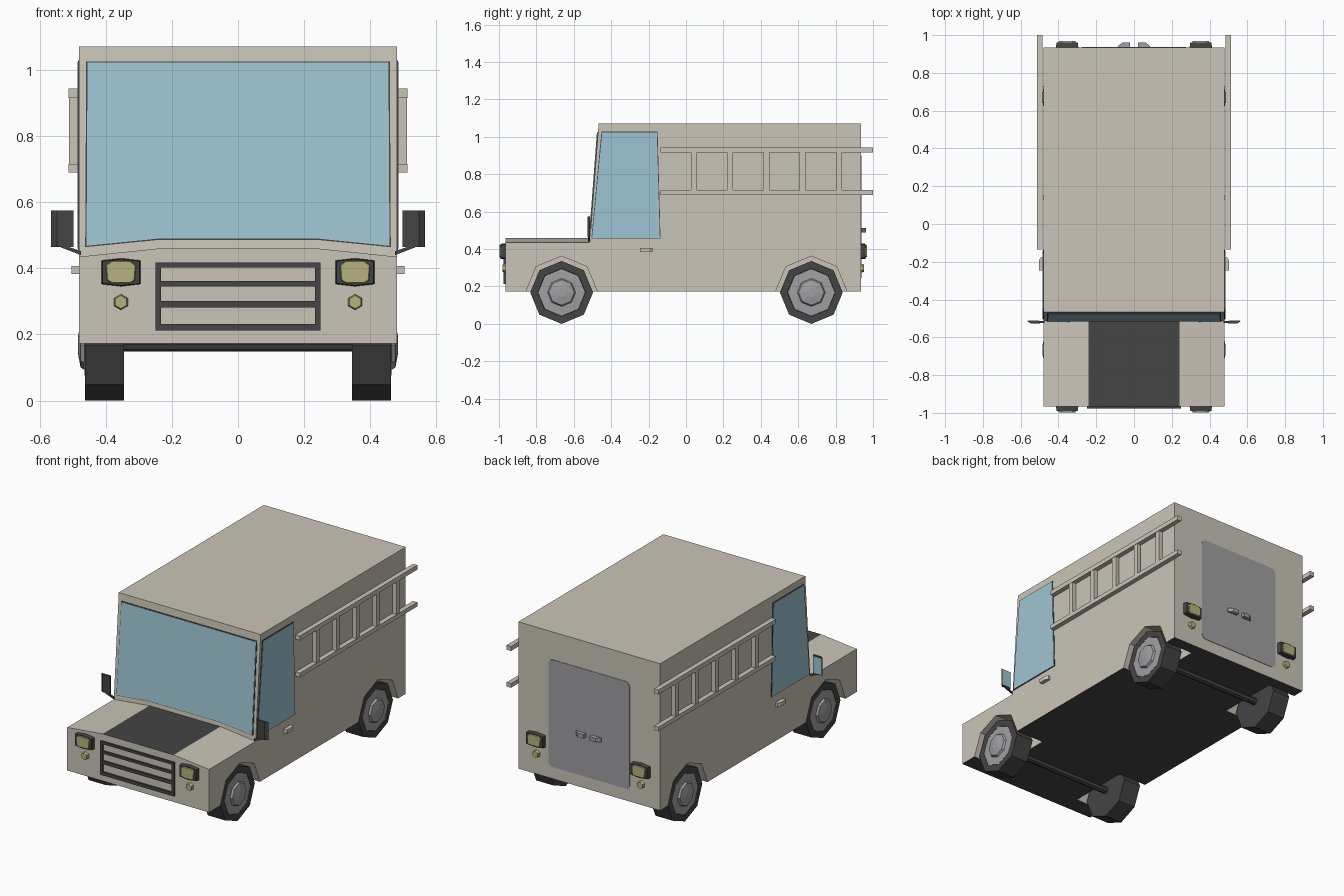
import bpy, bmesh, math
from mathutils import Vector

if "Cube" in bpy.data.objects:
    bpy.data.objects.remove(bpy.data.objects["Cube"])


def material(name, rgb):
    m = bpy.data.materials.new(name)
    m.diffuse_color = (*rgb, 1)
    m.use_nodes = True
    m.node_tree.nodes["Principled BSDF"].inputs["Base Color"].default_value = m.diffuse_color
    return m


CREAM = material("cream_paint", (0.59, 0.56, 0.475))
DARK = material("dark_rubber", (0.058, 0.058, 0.06))
GLASS = material("blue_glass", (0.345, 0.56, 0.66))
LAMP = material("yellow_lamp", (0.46, 0.45, 0.20))
GREY = material("grey_metal", (0.35, 0.35, 0.36))


def finish(name, bm, *mats):
    bmesh.ops.recalc_face_normals(bm, faces=bm.faces)
    me = bpy.data.meshes.new(name)
    bm.to_mesh(me)
    bm.free()
    for m in mats:
        me.materials.append(m)
    ob = bpy.data.objects.new(name, me)
    bpy.context.collection.objects.link(ob)
    return ob


def prism(name, pts, vec, mat, taper=1.0):
    """Extrude a flat polygon along vec, optionally shrinking the far end."""
    bm = bmesh.new()
    c = sum((Vector(p) for p in pts), Vector()) / len(pts)
    a = [bm.verts.new(p) for p in pts]
    b = [bm.verts.new(c + (Vector(p) - c) * taper + Vector(vec)) for p in pts]
    bm.faces.new(a)
    bm.faces.new(b)
    n = len(pts)
    for i in range(n):
        bm.faces.new((a[i], a[(i + 1) % n], b[(i + 1) % n], b[i]))
    return finish(name, bm, mat)


def box(name, x0, x1, y0, y1, z0, z1, mat):
    pts = [(x0, y0, z0), (x1, y0, z0), (x1, y1, z0), (x0, y1, z0)]
    return prism(name, pts, (0, 0, z1 - z0), mat)


def octagon(x, y, z, r):
    return [(x, y + r * math.sin(k * math.pi / 4), z + r * math.cos(k * math.pi / 4)) for k in range(8)]


def lathe(name, cx, cy, cz, s, rings, mat):
    """Eight-sided wheel part from (x offset, radius) rings, capped at both ends."""
    bm = bmesh.new()
    loops = [[bm.verts.new(p) for p in octagon(s * (cx + dx), cy, cz, r)] for dx, r in rings]
    for a, b in zip(loops, loops[1:]):
        for i in range(8):
            bm.faces.new((a[i], a[(i + 1) % 8], b[(i + 1) % 8], b[i]))
    bm.faces.new(loops[0])
    bm.faces.new(loops[-1])
    return finish(name, bm, mat)


def slope_y(z):
    return -0.467 - (1.07 - z) * 0.0754


# Body: side profile lofted across the width, with a raised hood centre
bm = bmesh.new()
rows = []
for x, h in ((-0.48, 0.435), (-0.24, 0.46), (0.24, 0.46), (0.48, 0.435)):
    prof = [(-0.965, 0.172), (-0.965, h), (slope_y(h), h), (-0.467, 1.07), (0.935, 1.07), (0.935, 0.172)]
    rows.append([bm.verts.new((x, y, z)) for y, z in prof])
for k, (a, b) in enumerate(zip(rows, rows[1:])):
    for i in range(6):
        f = bm.faces.new((a[i], a[(i + 1) % 6], b[(i + 1) % 6], b[i]))
        if i == 5 or (i == 1 and k == 1):  # floor and hood panel are dark
            f.material_index = 1
bm.faces.new(rows[0])
bm.faces.new(rows[-1])
body = finish("body", bm, CREAM, DARK)

# Wheel wells cut from the body
AXLES = (-0.665, 0.67)
bpy.context.view_layer.objects.active = body
for y in AXLES:
    for s in (-1, 1):
        cut = prism("wheel_well_cutter", octagon(s * 0.29, y, 0.17, 0.192), (s * 0.3, 0, 0), CREAM)
        cut.hide_render = True
        mod = body.modifiers.new("well", 'BOOLEAN')
        mod.operation = 'DIFFERENCE'
        mod.solver = 'EXACT'
        mod.object = cut
        bpy.ops.object.modifier_apply(modifier=mod.name)
        bpy.data.objects.remove(cut)

# Wheels and axles
for y in AXLES:
    lathe("axle", 0, y, 0.17, 1, [(-0.36, 0.022), (0.36, 0.022)], DARK)
    for s in (-1, 1):
        lathe("tire", 0, y, 0.168, s,
              [(0.345, 0.168), (0.462, 0.168), (0.462, 0.128), (0.452, 0.122)], DARK)
        lathe("rim", 0, y, 0.168, s,
              [(0.44, 0.126), (0.462, 0.126), (0.464, 0.075), (0.476, 0.068), (0.484, 0.025)], GREY)

# Windshield with thin dark seal
for name, g, d, mat in (("windshield_seal", 0.004, 0.003, DARK), ("windshield", 0, 0.006, GLASS)):
    out = [(-0.458 - g, 0.468 - g), (-0.24, 0.49 - g), (0.24, 0.49 - g),
           (0.458 + g, 0.468 - g), (0.455 + g, 1.022 + g), (-0.455 - g, 1.022 + g)]
    prism(name, [(x, slope_y(z) + 0.002, z) for x, z in out], (0, -d - 0.002, 0), mat)

# Grille: frame with horizontal bars
for z0, z1 in ((0.212, 0.232), (0.281, 0.301), (0.345, 0.361), (0.403, 0.418)):
    box("grille_bar", -0.25, 0.25, -0.976, -0.96, z0, z1, DARK)
for s in (-1, 1):
    box("grille_side", s * 0.233, s * 0.25, -0.976, -0.96, 0.212, 0.418, DARK)

# Lamps, front and rear
for y, d in ((-0.96, -1), (0.93, 1)):
    for s in (-1, 1):
        cx, cz = s * 0.354, 0.388
        shell = [(-0.06, -0.036), (0, -0.043), (0.06, -0.036), (0.06, 0.036), (0, 0.043), (-0.06, 0.036)]
        lens = [(-0.044, -0.026), (-0.03, -0.034), (0.03, -0.034), (0.044, -0.026),
                (0.048, 0.022), (0.03, 0.036), (-0.03, 0.036), (-0.048, 0.022)]
        prism("lamp_housing", [(cx + x, y, cz + z) for x, z in shell], (0, d * 0.031, 0), DARK, 0.93)
        prism("lamp_lens", [(cx + x, y + d * 0.025, cz + z) for x, z in lens], (0, d * 0.013, 0), LAMP, 0.9)
        small = [(cx + 0.025 * math.sin(k * math.pi / 3), y, 0.298 + 0.025 * math.cos(k * math.pi / 3))
                 for k in range(6)]
        prism("small_lamp", small, (0, d * 0.022, 0), LAMP, 0.8)

# Rear door panel with rounded corners, and its two handles
door = []
for sx, sz, a0 in ((1, 1, 0), (-1, 1, 90), (-1, -1, 180), (1, -1, 270)):
    for k in range(4):
        a = math.radians(a0 + 30 * k)
        door.append((sx * 0.245 + 0.03 * math.cos(a), 0.93, 0.573 + sz * 0.298 + 0.03 * math.sin(a)))
prism("rear_door", door, (0, 0.008, 0), GREY)
for s in (-1, 1):
    prism("rear_handle", [(s * x, y, 0.488) for x, y in
          ((0.02, 0.93), (0.085, 0.93), (0.085, 0.942), (0.06, 0.962), (0.02, 0.962))], (0, 0, 0.024), GREY)

# Parts repeated on both sides
for s in (-1, 1):
    # Side window with seal
    for name, g, d, mat in (("side_window_seal", 0.004, 0.003, DARK), ("side_window", 0, 0.005, GLASS)):
        out = [(-0.502 - g, 0.46 - g), (-0.14 + g, 0.46 - g), (-0.156 + g, 1.024 + g), (-0.448 - g, 1.024 + g)]
        prism(name, [(s * 0.478, y, z) for y, z in out], (s * (d + 0.002), 0, 0), mat)

    # Ladder
    for z0, z1 in ((0.69, 0.716), (0.915, 0.943)):
        box("ladder_rail", s * 0.484, s * 0.513, -0.135, 1.0, z0, z1, CREAM)
    for i in range(5):
        y = 0.043 + 0.1935 * i
        box("ladder_rung", s * 0.486, s * 0.511, y - 0.016, y + 0.016, 0.71, 0.92, CREAM)
    for y in (0.14, 0.72):
        for z in (0.703, 0.929):
            box("ladder_bracket", s * 0.475, s * 0.49, y - 0.01, y + 0.01, z - 0.008, z + 0.008, GREY)

    # Door handle
    prism("door_handle", [(s * x, y, 0.383) for x, y in
          ((0.475, -0.245), (0.475, -0.178), (0.494, -0.178), (0.504, -0.195), (0.504, -0.245))],
          (0, 0, 0.024), CREAM)

    # Wing mirror: arm, shell and rear-facing glass
    prism("mirror_arm", [(s * x, -0.524, z) for x, z in
          ((0.475, 0.44), (0.535, 0.463), (0.535, 0.472), (0.475, 0.452))], (0, 0.01, 0), DARK)
    prism("mirror_shell", [(s * x, y, 0.465) for x, y in
          ((0.498, -0.526), (0.548, -0.526), (0.565, -0.514), (0.498, -0.514))], (0, 0, 0.11), DARK)
    box("mirror_glass", s * 0.503, s * 0.56, -0.515, -0.511, 0.47, 0.57, GLASS)
